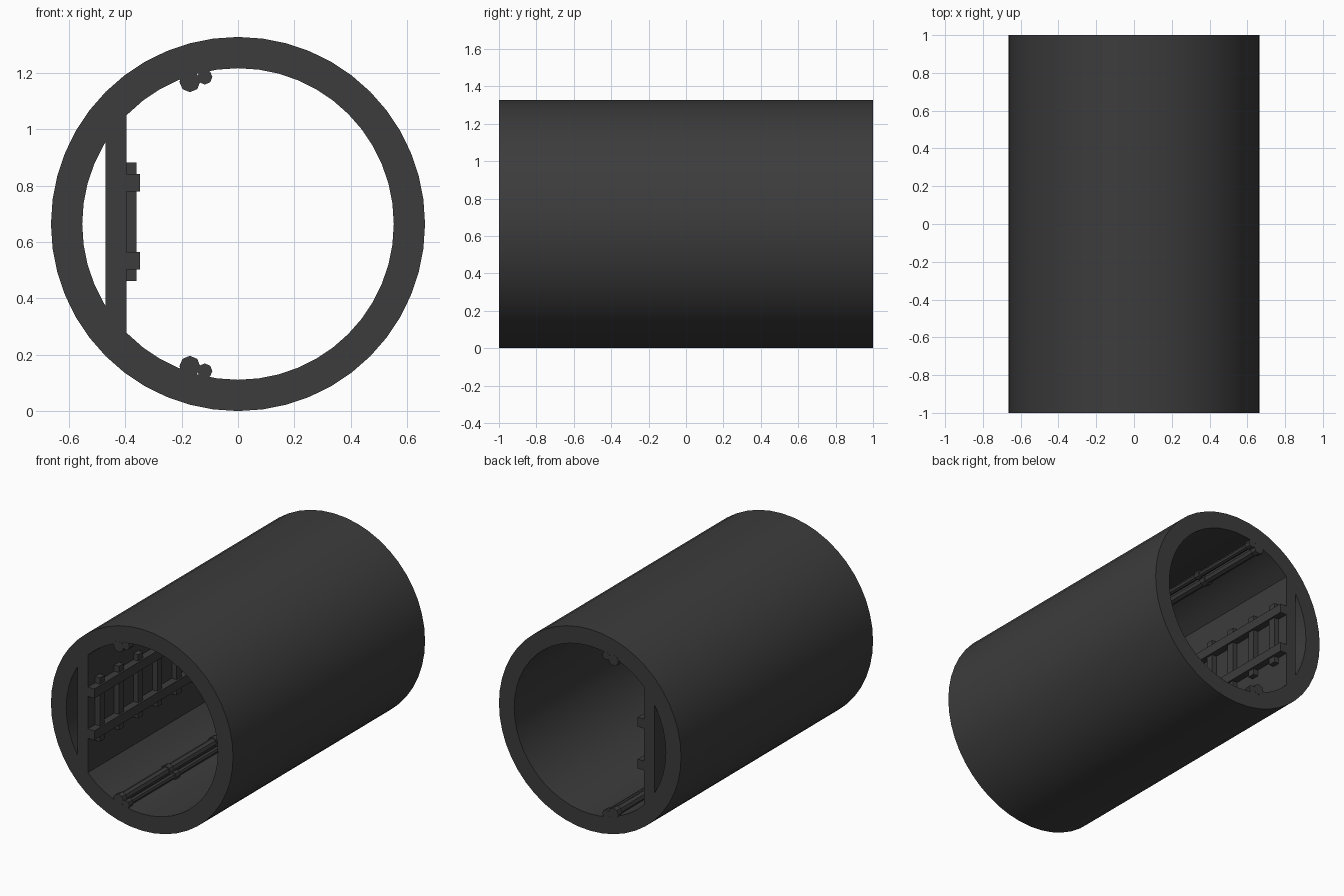
import bpy, bmesh, math
from mathutils import Matrix

if "Cube" in bpy.data.objects:
    bpy.data.objects.remove(bpy.data.objects["Cube"])

R_OUT, R_IN, CZ, SEG = 0.664, 0.553, 0.664, 48
WALL_X0, WALL_X1 = -0.47, -0.395      # dividing wall thickness

dark = bpy.data.materials.new("dark_grey")
dark.diffuse_color = (0.045, 0.045, 0.045, 1)
dark.use_nodes = True
dark.node_tree.nodes["Principled BSDF"].inputs["Base Color"].default_value = dark.diffuse_color


def add_object(name, bm):
    bmesh.ops.recalc_face_normals(bm, faces=bm.faces)
    mesh = bpy.data.meshes.new(name)
    bm.to_mesh(mesh)
    bm.free()
    mesh.materials.append(dark)
    ob = bpy.data.objects.new(name, mesh)
    bpy.context.collection.objects.link(ob)
    return ob


def add_box(bm, lo, hi):
    size = [b - a for a, b in zip(lo, hi)]
    mid = [(a + b) / 2 for a, b in zip(lo, hi)]
    bmesh.ops.create_cube(bm, size=1, matrix=Matrix.Translation(mid) @ Matrix.Diagonal((*size, 1)))


def add_rod(bm, x, z, r, y0, y1, sides=8):
    m = Matrix.Translation((x, (y0 + y1) / 2, z)) @ Matrix.Rotation(math.pi / 2, 4, 'X')
    bmesh.ops.create_cone(bm, cap_ends=True, segments=sides, radius1=r, radius2=r,
                          depth=y1 - y0, matrix=m)


def circle(r):
    return [(r * math.cos(i * math.tau / SEG), r * math.sin(i * math.tau / SEG)) for i in range(SEG)]


def arc_piece(x_cut, right):
    """Part of the bore on one side of a straight vertical cut."""
    h = math.sqrt(R_IN ** 2 - x_cut ** 2)
    pts = [p for p in circle(R_IN) if (p[0] > x_cut + 0.004 if right else p[0] < x_cut - 0.004)]
    pts += [(x_cut, h), (x_cut, -h)]
    cx = 0 if right else x_cut - 0.03
    return sorted(pts, key=lambda p: math.atan2(p[1], p[0] - cx))


# Tunnel ring with dividing wall: outline plus two openings, extruded along y
curve = bpy.data.curves.new("tunnel_shell", 'CURVE')
curve.dimensions = '2D'
curve.fill_mode = 'BOTH'
curve.extrude = 1.0
for loop in (circle(R_OUT), arc_piece(WALL_X1, True), arc_piece(WALL_X0, False)):
    sp = curve.splines.new('POLY')
    sp.points.add(len(loop) - 1)
    for pt, (x, y) in zip(sp.points, loop):
        pt.co = (x, y, 0, 1)
    sp.use_cyclic_u = True
tmp = bpy.data.objects.new("shell_profile", curve)
bpy.context.collection.objects.link(tmp)
bpy.context.view_layer.update()
shell_mesh = bpy.data.meshes.new_from_object(tmp.evaluated_get(bpy.context.evaluated_depsgraph_get()))
bm = bmesh.new()
bm.from_mesh(shell_mesh)
bpy.data.objects.remove(tmp)
bpy.data.meshes.remove(shell_mesh)
bmesh.ops.remove_doubles(bm, verts=bm.verts, dist=1e-5)
bm.transform(Matrix.Translation((0, 0, CZ)) @ Matrix.Rotation(math.pi / 2, 4, 'X'))
shell = add_object("tunnel_shell", bm)

# Cable rack: two long rails over ten upright bars
bm = bmesh.new()
for s in (-1, 1):
    z = CZ + 0.008 + s * 0.138
    add_box(bm, (WALL_X1 - 0.01, -1, z - 0.031), (-0.348, 1, z + 0.031))
add_object("rack_rails", bm)
bm = bmesh.new()
for i in range(10):
    y = -0.9 + 0.2 * i
    add_box(bm, (WALL_X1 - 0.01, y - 0.025, CZ + 0.008 - 0.21), (-0.36, y + 0.025, CZ + 0.008 + 0.21))
add_object("rack_bars", bm)

# Pipe pairs with collars at floor and ceiling
smooth = [shell]
for name, s in (("lower", -1), ("upper", 1)):
    bm = bmesh.new()
    for x, dz, r in ((-0.171, 0.505, 0.029), (-0.118, 0.522, 0.019)):
        add_rod(bm, x, CZ + s * dz, r, -1, 1)
        for i in range(-2, 3):
            add_rod(bm, x, CZ + s * dz, r + 0.008, i * 0.49 - 0.021, i * 0.49 + 0.021)
    smooth.append(add_object(name + "_pipes", bm))

bpy.ops.object.select_all(action='DESELECT')
for ob in smooth:
    ob.select_set(True)
bpy.context.view_layer.objects.active = shell
bpy.ops.object.shade_smooth_by_angle(angle=math.radians(30))
